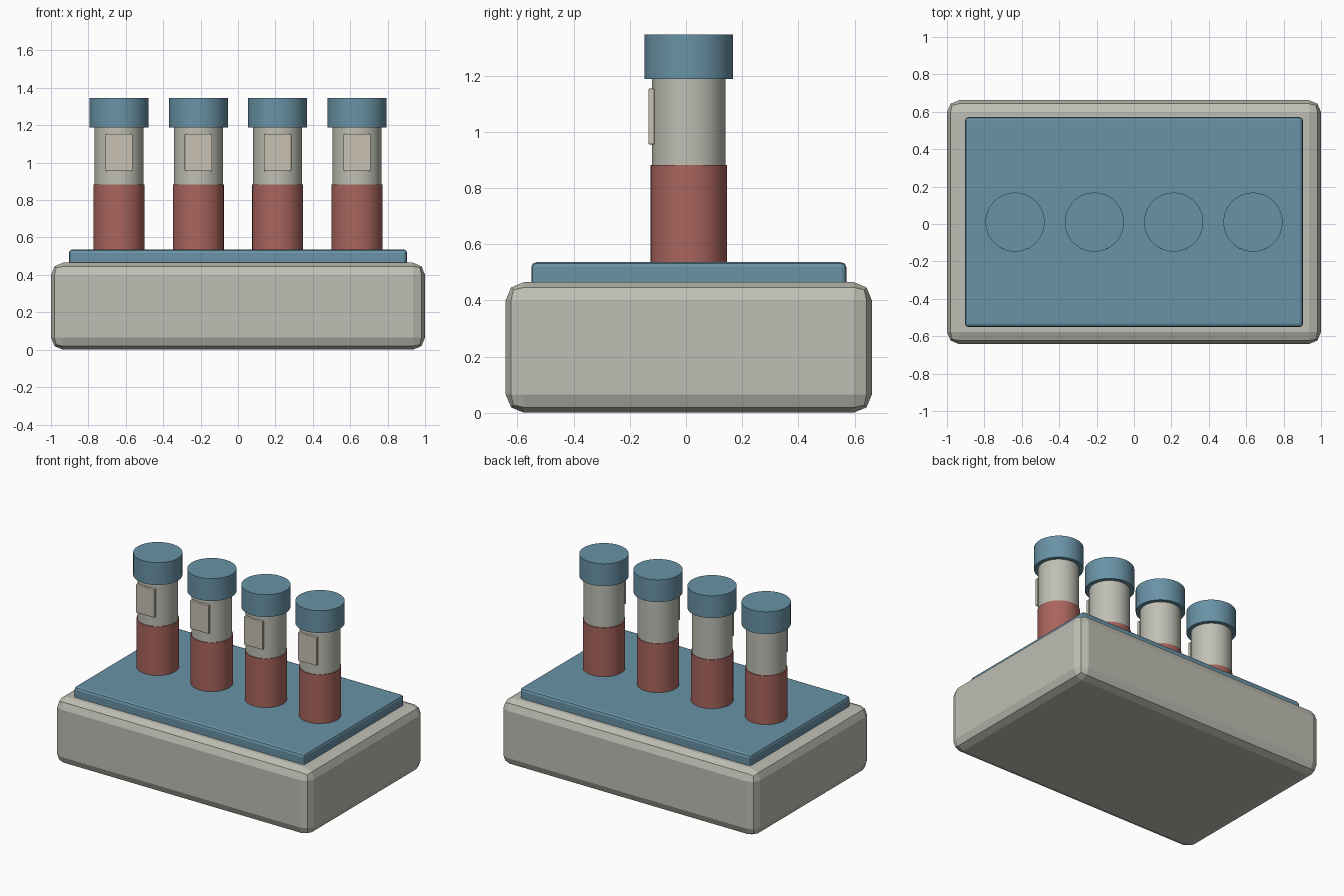
import bpy, math

if "Cube" in bpy.data.objects:
    bpy.data.objects.remove(bpy.data.objects["Cube"])


def material(name, rgb):
    m = bpy.data.materials.new(name)
    m.diffuse_color = (*rgb, 1)
    m.use_nodes = True
    m.node_tree.nodes["Principled BSDF"].inputs["Base Color"].default_value = m.diffuse_color
    return m


STONE = material("warm_grey", (0.52, 0.52, 0.46))
BLUE = material("blue", (0.14, 0.29, 0.38))
RED = material("red", (0.40, 0.13, 0.11))
CREAM = material("cream", (0.58, 0.54, 0.45))
YC = 0.01  # depth centre of the rack


def box(name, lo, hi, mat, bevel, segments=2):
    bpy.ops.mesh.primitive_cube_add(size=1, location=[(a + b) / 2 for a, b in zip(lo, hi)])
    ob = bpy.context.object
    ob.name = name
    ob.scale = [b - a for a, b in zip(lo, hi)]
    bpy.ops.object.transform_apply(location=False, rotation=False, scale=True)
    ob.data.materials.append(mat)
    mod = ob.modifiers.new("edge_bevel", 'BEVEL')
    mod.width, mod.segments = bevel, segments
    return ob


def cylinder(name, x, radius, z0, z1, mat):
    bpy.ops.mesh.primitive_cylinder_add(vertices=48, radius=radius, depth=z1 - z0,
                                        location=(x, YC, (z0 + z1) / 2))
    ob = bpy.context.object
    ob.name = name
    ob.data.materials.append(mat)
    bpy.ops.object.shade_smooth_by_angle(angle=math.radians(30))
    return ob


# Heavy base block and the plate on top
box("base", (-1, YC - 0.652, 0), (1, YC + 0.652, 0.465), STONE, 0.065)
box("top_plate", (-0.904, YC - 0.561, 0.42), (0.904, YC + 0.561, 0.536), BLUE, 0.018)

# Four capped tubes, each with contents and a front label
for i in range(4):
    x = -0.636 + 0.424 * i
    n = i + 1
    cylinder(f"tube_{n}", x, 0.131, 0.47, 1.25, STONE)
    cylinder(f"contents_{n}", x, 0.136, 0.48, 0.882, RED)
    cylinder(f"cap_{n}", x, 0.158, 1.188, 1.346, BLUE)
    box(f"label_{n}", (x - 0.073, -0.134, 0.955), (x + 0.073, -0.112, 1.154), CREAM, 0.004)
